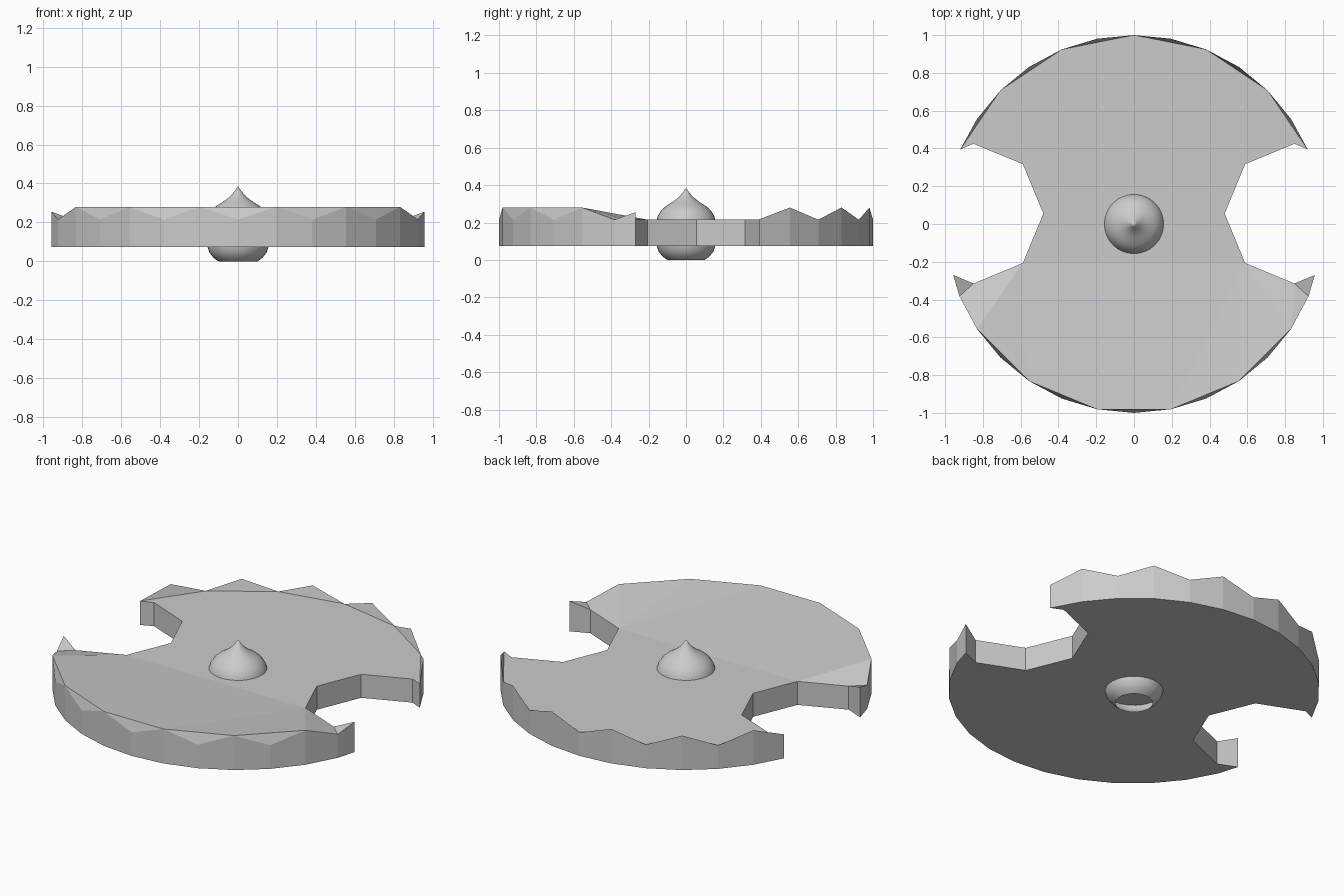
import bpy, bmesh, math

if "Cube" in bpy.data.objects:
    bpy.data.objects.remove(bpy.data.objects["Cube"])

grey = bpy.data.materials.new("plain grey")
grey.diffuse_color = (0.6, 0.6, 0.6, 1)
grey.use_nodes = True
grey.node_tree.nodes["Principled BSDF"].inputs["Base Color"].default_value = grey.diffuse_color

LOW, HIGH, BASE = 0.215, 0.28, 0.075


def finish(bm, name):
    mesh = bpy.data.meshes.new(name)
    bm.to_mesh(mesh)
    bm.free()
    mesh.materials.append(grey)
    obj = bpy.data.objects.new(name, mesh)
    bpy.context.collection.objects.link(obj)
    return obj


def rim(k):
    a = math.radians(k * 11.25)
    return (math.cos(a), math.sin(a), HIGH if k % 2 else LOW)


# Octagonal bite taken out of the right side, top to bottom
bite = [(0.85 + 0.37 * math.cos(math.radians(a)),
         0.055 + 0.37 * math.sin(math.radians(a)), LOW)
        for a in (90, 135, 180, 225, 270)]
back_tip, front_tip = (0.92, 0.394, 0.218), (0.957, -0.27, 0.255)


def mirror(points):
    return [(-x, y, z) for x, y, z in reversed(points)]


# Notched disc with a zigzag rim
back = [back_tip] + [rim(k) for k in range(3, 14)] + mirror([back_tip])
left = mirror(bite)[::-1]
front = mirror([front_tip]) + [rim(k) for k in range(-14, -1)] + [front_tip]
outline = back + left + front + bite[::-1]

bm = bmesh.new()
top = [bm.verts.new(p) for p in outline]
low = [bm.verts.new((x, y, BASE)) for x, y, z in outline]
n = len(outline)
for i in range(n):
    j = (i + 1) % n
    bm.faces.new((low[i], low[j], top[j], top[i]))
bm.faces.new(low[::-1])

nb, nf = len(back), len(front)
B = top[:nb]
L = top[nb:nb + 5]
F = top[nb + 5:nb + 5 + nf]
R = top[nb + 5 + nf:]

# Level middle and back, with the rim points bent up
bm.faces.new(B[0::2] + L[:4] + R[1:])
for i in range(0, nb - 2, 2):
    bm.faces.new((B[i], B[i + 1], B[i + 2]))

# Front rises to the rim peaks, with the valleys folded down
peaks = F[2:-2:2]
for a, b in zip(peaks, peaks[1:]):
    i = F.index(a)
    bm.faces.new((a, F[i + 1], b))
m = len(peaks) // 2
left_fan = [L[4]] + peaks[:m]
right_fan = peaks[m:] + [R[0]]
for apex, fan in ((L[3], left_fan), (R[1], right_fan)):
    for a, b in zip(fan, fan[1:]):
        bm.faces.new((apex, a, b))
bm.faces.new((L[3], peaks[m - 1], peaks[m], R[1]))

# Front corner tips
bm.faces.new((L[4], F[0], F[1]))
bm.faces.new((L[4], F[1], F[2]))
bm.faces.new((R[0], F[-2], F[-1]))
bm.faces.new((R[0], F[-3], F[-2]))
finish(bm, "notched_disc")

# Turned hub with a pointed top and an open bottom
profile = [(0.10, 0), (0.125, 0.018), (0.147, 0.045), (0.158, 0.08),
           (0.162, 0.14), (0.16, 0.205), (0.15, 0.237), (0.132, 0.265),
           (0.108, 0.287), (0.08, 0.304), (0.055, 0.322), (0.033, 0.342),
           (0.015, 0.364)]
SIDES = 32
bm = bmesh.new()
rings = [[bm.verts.new((r * math.cos(math.tau * s / SIDES),
                        r * math.sin(math.tau * s / SIDES), z))
          for s in range(SIDES)] for r, z in profile]
tip = bm.verts.new((0, 0, 0.385))
for s in range(SIDES):
    t = (s + 1) % SIDES
    for a, b in zip(rings, rings[1:]):
        bm.faces.new((a[s], a[t], b[t], b[s]))
    bm.faces.new((rings[-1][s], rings[-1][t], tip))
hub = finish(bm, "pointed_hub")
bpy.context.view_layer.objects.active = hub
hub.select_set(True)
bpy.ops.object.shade_smooth_by_angle(angle=math.radians(35))
